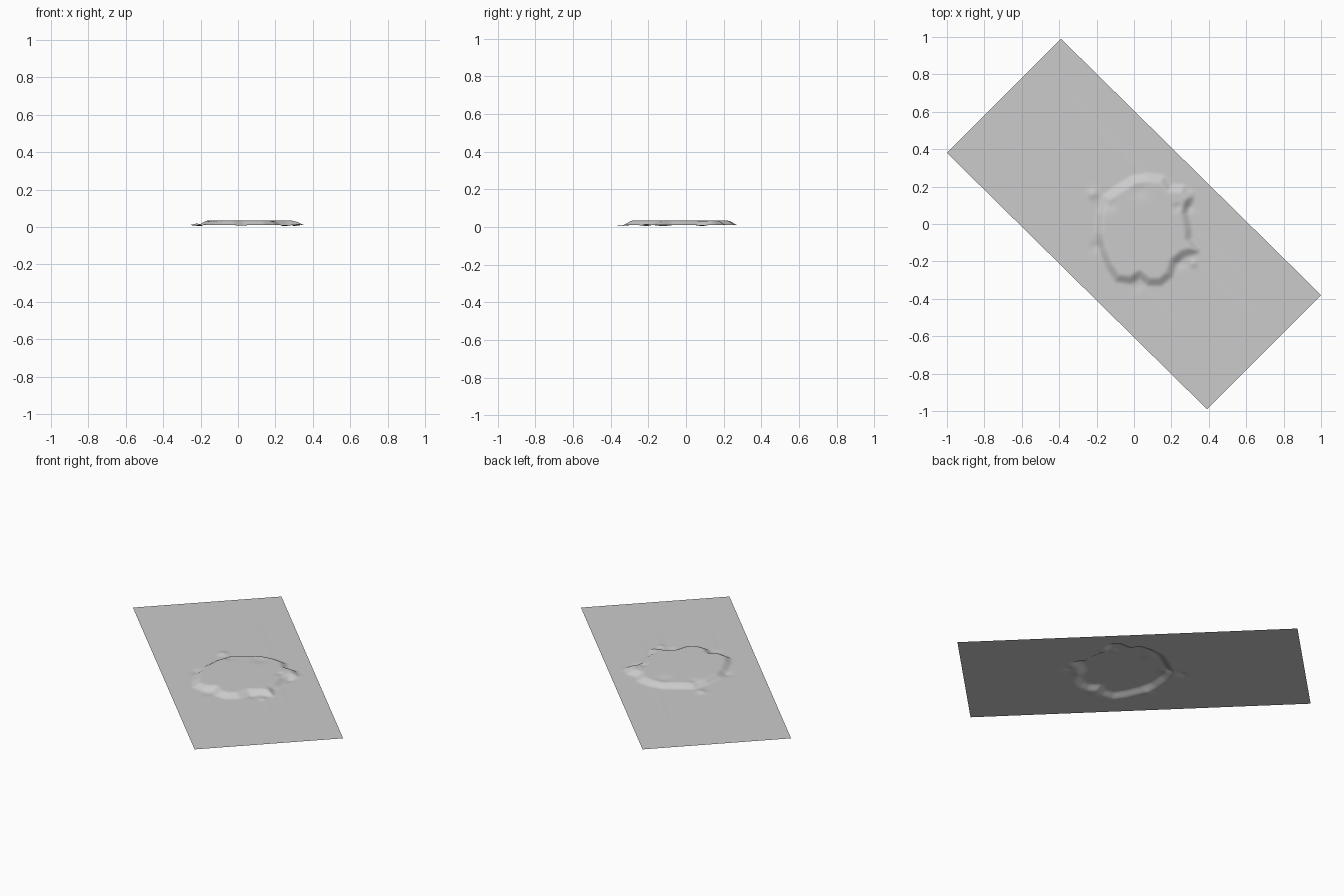
import bpy
import bmesh
import math
from mathutils import Vector

if "Cube" in bpy.data.objects:
    bpy.data.objects.remove(bpy.data.objects["Cube"], do_unlink=True)

BASE = 0.01       # level of the flat sheet
RISE = 0.024      # height of the plateau above it

# Plateau outline, taken halfway up the slope
OUTLINE = [Vector(p) for p in (
    (.29, -.03), (.27, .06), (.30, .14), (.26, .19), (.19, .19), (.15, .24),
    (.07, .25), (0, .24), (-.08, .19), (-.15, .14), (-.18, .05), (-.19, -.05),
    (-.17, -.14), (-.13, -.23), (-.09, -.29), (-.02, -.30), (.03, -.27),
    (.08, -.31), (.14, -.31), (.19, -.27), (.21, -.20), (.26, -.16),
    (.33, -.14), (.29, -.08))]

# Small mounds and hollows: centre, radius, height
BUMPS = [
    ((-.22, .16), .025, .008), ((.29, .09), .025, -.008),
    ((.32, -.21), .018, .006), ((.23, .09), .02, -.006),
    ((.03, .18), .04, -.005), ((-.13, .10), .03, -.005),
    ((-.20, -.12), .03, -.006), ((.02, -.33), .025, -.004),
    ((.25, -.21), .025, -.005), ((.30, .16), .02, .004)]

# Faint drawn-out ridges on the sheet: start, end, height
STREAKS = [
    ((.04, .26), (-.40, .72), .0012), ((.32, -.05), (.75, -.48), .0008),
    ((.28, -.18), (.78, -.62), .0008), ((.02, -.32), (.32, -.66), .0008)]


def smooth(t):
    t = min(max(t, 0), 1)
    return t * t * (3 - 2 * t)


def segment_distance(p, a, b):
    """Distance from p to a segment, and the fraction along it."""
    d = b - a
    t = min(max((p - a).dot(d) / d.length_squared, 0), 1)
    return (p - a - d * t).length, t


def outline_distance(p):
    """Signed distance to the outline, negative inside."""
    nearest, inside = math.inf, False
    for a, b in zip(OUTLINE, OUTLINE[1:] + OUTLINE[:1]):
        nearest = min(nearest, segment_distance(p, a, b)[0])
        if (a.y > p.y) != (b.y > p.y):
            if p.x < a.x + (p.y - a.y) / (b.y - a.y) * (b.x - a.x):
                inside = not inside
    return -nearest if inside else nearest


def height(p):
    d = outline_distance(p)
    z = BASE + RISE * smooth((.028 - d) / .056)
    for centre, radius, amount in BUMPS:
        z += amount * math.exp(-((p - Vector(centre)).length / radius) ** 2)
    for start, end, amount in STREAKS:
        gap, t = segment_distance(p, Vector(start), Vector(end))
        z += amount * (1 - t) * math.exp(-(gap / .02) ** 2) * smooth(d / .04)
    return min(max(z, 0), BASE + RISE)


# Terrain sheet: a fine grid turned on the diagonal and raised into a plateau
bm = bmesh.new()
bmesh.ops.create_grid(bm, x_segments=220, y_segments=96, size=1)
across, along = Vector((.305, .305)), Vector((.695, -.685))
for v in bm.verts:
    p = along * v.co.x + across * v.co.y
    v.co = (p.x, p.y, height(p))
bmesh.ops.recalc_face_normals(bm, faces=bm.faces)
if sum(f.normal.z for f in bm.faces) < 0:
    bmesh.ops.reverse_faces(bm, faces=bm.faces)
for f in bm.faces:
    f.smooth = True
mesh = bpy.data.meshes.new("terrain_sheet")
bm.to_mesh(mesh)
bm.free()
terrain = bpy.data.objects.new("terrain_sheet", mesh)
bpy.context.collection.objects.link(terrain)

# Plain grey
grey = bpy.data.materials.new("plain_grey")
grey.use_nodes = True
colour = (.6, .6, .6, 1)
grey.diffuse_color = colour
grey.node_tree.nodes["Principled BSDF"].inputs["Base Color"].default_value = colour
mesh.materials.append(grey)
